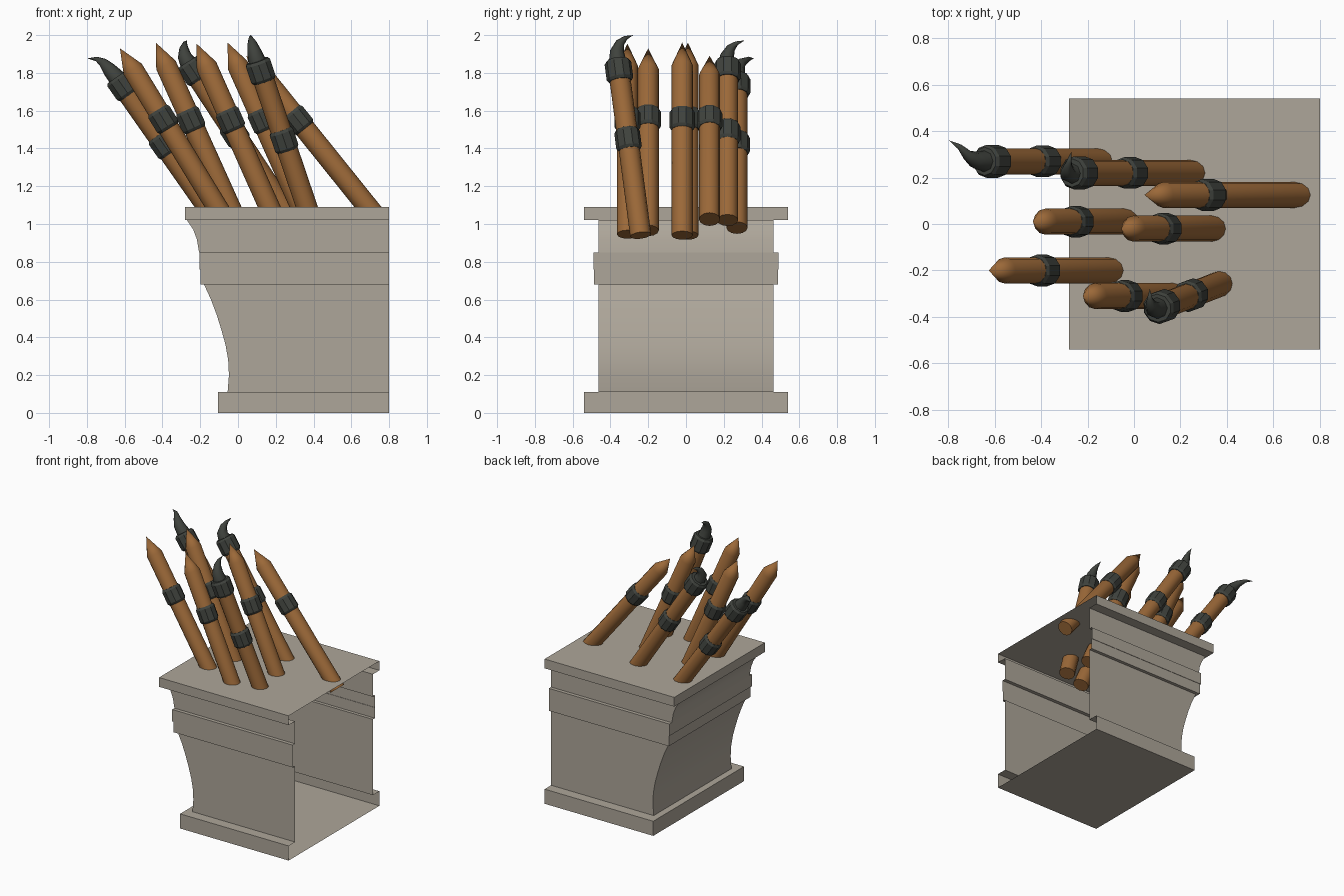
import bpy, bmesh, math
from mathutils import Vector

if "Cube" in bpy.data.objects:
    bpy.data.objects.remove(bpy.data.objects["Cube"])


def material(name, rgb):
    m = bpy.data.materials.new(name)
    m.diffuse_color = (*rgb, 1)
    m.use_nodes = True
    m.node_tree.nodes["Principled BSDF"].inputs["Base Color"].default_value = m.diffuse_color
    return m


STONE = material("stone", (0.42, 0.38, 0.32))
WOOD = material("wood", (0.33, 0.14, 0.04))
IRON = material("iron", (0.05, 0.055, 0.047))


def finish(name, bm, mat, angle=None, recalc=True):
    if recalc:
        bmesh.ops.recalc_face_normals(bm, faces=bm.faces)
    me = bpy.data.meshes.new(name)
    bm.to_mesh(me)
    bm.free()
    me.materials.append(mat)
    ob = bpy.data.objects.new(name, me)
    bpy.context.collection.objects.link(ob)
    if angle:
        bpy.ops.object.select_all(action='DESELECT')
        ob.select_set(True)
        bpy.context.view_layer.objects.active = ob
        bpy.ops.object.shade_smooth_by_angle(angle=math.radians(angle))
    return ob


def tube(name, points, radii, sides, mat, angle=None):
    """Skin circles along a path; zero radius ends become points."""
    bm = bmesh.new()
    pts = [Vector(p) for p in points]
    rings = []
    for i, (p, r) in enumerate(zip(pts, radii)):
        t = (pts[min(i + 1, len(pts) - 1)] - pts[max(i - 1, 0)]).normalized()
        u = Vector((0, 1, 0))
        u = (u - t * u.dot(t)).normalized()
        v = t.cross(u)
        if r == 0:
            rings.append([bm.verts.new(p)])
            continue
        rings.append([bm.verts.new(p + r * (u * math.cos(a) + v * math.sin(a)))
                      for a in (2 * math.pi * k / sides for k in range(sides))])
    for a, b in zip(rings, rings[1:]):
        for k in range(sides):
            n = (k + 1) % sides
            if len(b) == 1:
                bm.faces.new((a[k], a[n], b[0]))
            else:
                bm.faces.new((a[k], a[n], b[n], b[k]))
    for end in (rings[0], rings[-1]):
        if len(end) > 1:
            bm.faces.new(end)
    return finish(name, bm, mat, angle)


def on_axis(a, b, z):
    return a.lerp(b, (z - a.z) / (b.z - a.z))


def collar(name, a, b, z, r=0.068):
    """Chamfered iron band around a stake."""
    c, d = on_axis(a, b, z), (b - a).normalized()
    tube(name, [c + d * s for s in (-0.058, -0.043, 0.043, 0.058)],
         [r - 0.01, r, r, r - 0.01], 10, IRON)


# Pedestal: U-shaped shell, open on +x; rows are (z, left x, half depth)
rows = [(0, -.105, .54), (.11, -.105, .54), (.11, -.055, .463), (.2, -.048, .463),
        (.28, -.052, .463), (.36, -.066, .463), (.44, -.088, .463), (.52, -.113, .463),
        (.6, -.143, .463), (.68, -.18, .463), (.68, -.198, .487), (.76, -.198, .487),
        (.76, -.205, .49), (.85, -.205, .49), (.85, -.206, .463), (.92, -.218, .463),
        (.97, -.237, .463), (1.02, -.27, .463), (1.02, -.28, .54), (1.09, -.28, .54)]
bm = bmesh.new()
loops = [[bm.verts.new(c) for c in ((.8, -w, z), (x, -w, z), (x, w, z), (.8, w, z))]
         for z, x, w in rows]
for lo, hi in zip(loops, loops[1:]):
    for k in range(3):
        bm.faces.new((lo[k + 1], lo[k], hi[k], hi[k + 1]))
bm.faces.new(loops[0])
bm.faces.new(loops[-1][::-1])
for f in bm.faces:
    f.normal_flip()
bm.normal_update()
# make sure the top faces up
if max(bm.faces, key=lambda f: f.calc_center_median().z).normal.z < 0:
    for f in bm.faces:
        f.normal_flip()
finish("pedestal", bm, STONE, 25, recalc=False)

# Pointed wooden stakes with one collar: bottom, tip, collar height
pointed = [((-.035, -.2, .965), (-.625, -.2, 1.93), 1.555),
           ((.025, .01, .94), (-.435, .01, 1.96), 1.55),
           ((.40, -.02, .94), (-.055, -.02, 1.96), 1.55),
           ((.23, -.31, .945), (-.22, -.31, 1.955), 1.55),
           ((.74, .125, 1.025), (.045, .125, 1.89), 1.55)]
for i, (a, b, z) in enumerate(pointed):
    a, b = Vector(a), Vector(b)
    d = (b - a).normalized()
    tube(f"stake_{i}", [a, b - d * 0.13, b], [.056, .056, 0], 12, WOOD, 35)
    collar(f"stake_collar_{i}", a, b, z)

# Claw-tipped stakes: bottom, upper collar, lower collar height, claw path
clawed = [((.415, -.24, .94), (.12, -.355, 1.81), 1.445,
           [(.10, -.362, 1.865), (.085, -.365, 1.915), (.074, -.348, 1.96),
            (.068, -.32, 1.985), (.068, -.28, 2.0)]),
          ((.285, .22, 1.02), (-.235, .22, 1.81), 1.48,
           [(-.262, .217, 1.85), (-.283, .218, 1.89), (-.286, .238, 1.932),
            (-.28, .268, 1.957), (-.27, .31, 1.972)]),
          ((-.085, .27, .98), (-.61, .27, 1.73), 1.42,
           [(-.643, .27, 1.775), (-.683, .275, 1.82), (-.715, .295, 1.855),
            (-.75, .332, 1.874), (-.797, .36, 1.877)])]
for i, (a, b, z, path) in enumerate(clawed):
    a, b = Vector(a), Vector(b)
    tube(f"claw_stake_{i}", [a, b], [.056, .056], 12, WOOD, 35)
    collar(f"claw_lower_collar_{i}", a, b, z)
    collar(f"claw_upper_collar_{i}", a, b, b.z, 0.071)
    tube(f"claw_{i}", [b] + path, [.05, .046, .037, .024, .012, 0], 8, IRON, 50)
